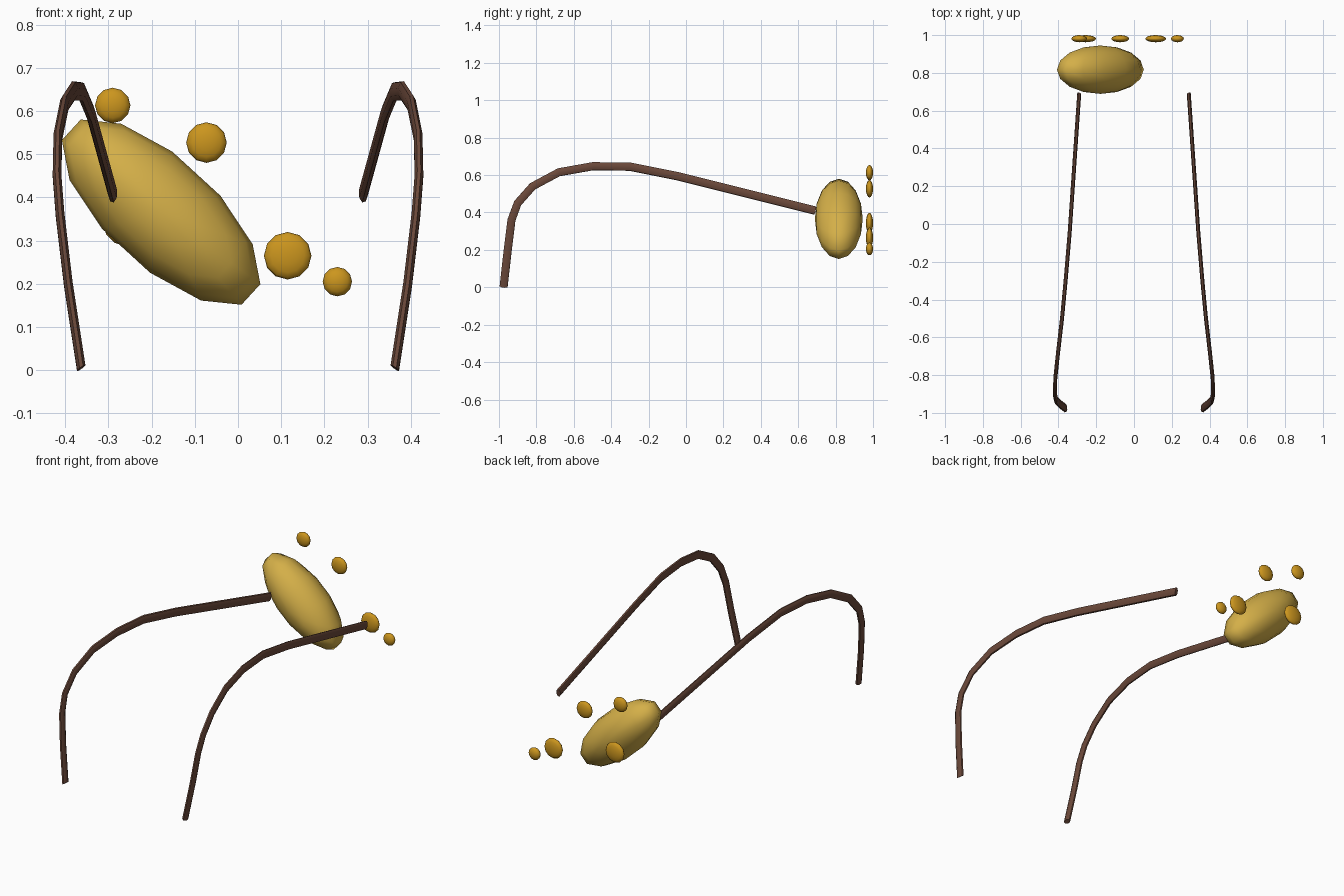
import bpy, math
from mathutils import Matrix, Vector

if "Cube" in bpy.data.objects:
    bpy.data.objects.remove(bpy.data.objects["Cube"])


def material(name, rgb):
    m = bpy.data.materials.new(name)
    m.diffuse_color = (*rgb, 1)
    m.use_nodes = True
    m.node_tree.nodes["Principled BSDF"].inputs["Base Color"].default_value = m.diffuse_color
    return m


BROWN = material("brown", (0.150, 0.067, 0.043))
PALE_GOLD = material("pale_gold", (0.658, 0.429, 0.065))
DEEP_GOLD = material("deep_gold", (0.604, 0.305, 0.013))


def ellipsoid(name, centre, radii, tilt, phase, mat, rings=8):
    """Sphere with its poles along y, squashed to radii and tilted about y."""
    bpy.ops.mesh.primitive_uv_sphere_add(segments=12, ring_count=rings, radius=1)
    ob = bpy.context.object
    ob.name = name
    ob.data.transform(
        Matrix.Translation(Vector(centre))
        @ Matrix.Rotation(tilt, 4, 'Y')
        @ Matrix.Diagonal((*radii, 1))
        @ Matrix.Rotation(phase, 4, 'Y')
        @ Matrix.Rotation(math.pi / 2, 4, 'X'))
    ob.data.materials.append(mat)
    bpy.ops.object.shade_smooth()
    return ob


# Large tilted body
ellipsoid("body", (-0.178, 0.817, 0.366), (0.292, 0.128, 0.125),
          math.radians(42.5), math.radians(15), PALE_GOLD)

# Flat round spots behind the body: x, z, radius
SPOTS = [(-0.29, 0.613, 0.041), (-0.073, 0.527, 0.047), (-0.257, 0.343, 0.056),
         (0.115, 0.265, 0.055), (0.23, 0.205, 0.034)]
for i, (x, z, r) in enumerate(SPOTS):
    ellipsoid(f"spot_{i + 1}", (x, 0.981, z), (r, 0.019, r), 0, 0, DEEP_GOLD)

# Bent arms: tubes that are thinner across x than along their bend
ARM = [(0.363, -0.975, 0.005), (0.393, -0.953, 0.20), (0.412, -0.933, 0.36),
       (0.419, -0.90, 0.45), (0.417, -0.82, 0.54), (0.402, -0.68, 0.615),
       (0.381, -0.50, 0.647), (0.362, -0.30, 0.645), (0.341, -0.05, 0.595),
       (0.29, 0.69, 0.41)]
FLAT = 0.47
for side, label in ((-1, "left"), (1, "right")):
    curve = bpy.data.curves.new(label + "_arm", 'CURVE')
    curve.dimensions = '3D'
    curve.bevel_depth = 0.023
    curve.bevel_resolution = 2
    curve.use_fill_caps = True
    spline = curve.splines.new('POLY')
    spline.points.add(len(ARM) - 1)
    for p, (x, y, z) in zip(spline.points, ARM):
        p.co = (side * x / FLAT, y, z, 1)
    curve.materials.append(BROWN)
    arm = bpy.data.objects.new(label + "_arm", curve)
    bpy.context.collection.objects.link(arm)
    arm.scale.x = FLAT
    bpy.ops.object.select_all(action='DESELECT')
    arm.select_set(True)
    bpy.context.view_layer.objects.active = arm
    bpy.ops.object.convert(target='MESH')
    bpy.ops.object.transform_apply(location=False, rotation=False, scale=True)
    bpy.ops.object.shade_smooth_by_angle(angle=math.radians(50))
